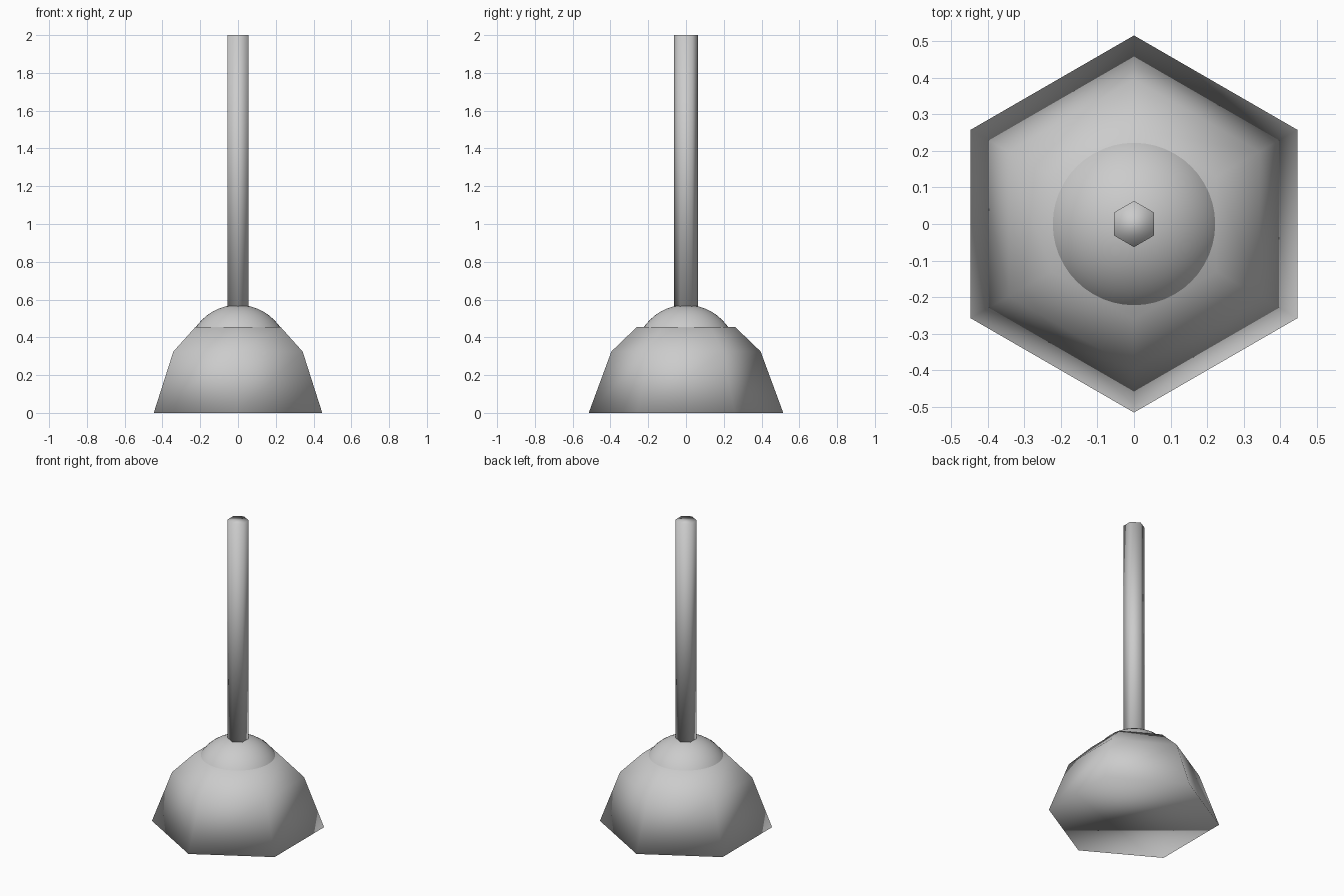
import bpy, bmesh, math

if "Cube" in bpy.data.objects:
    bpy.data.objects.remove(bpy.data.objects["Cube"])


def hex_loft(name, profile):
    """Closed six-sided solid from (radius, z) rings, corners on the y axis."""
    bm = bmesh.new()
    rings = []
    for r, z in profile:
        angles = [math.pi / 2 + i * math.pi / 3 for i in range(6)]
        rings.append([bm.verts.new((r * math.cos(a), r * math.sin(a), z)) for a in angles])
    for lo, hi in zip(rings, rings[1:]):
        for i in range(6):
            j = (i + 1) % 6
            bm.faces.new((lo[i], lo[j], hi[j], hi[i]))
    bm.faces.new(rings[0][::-1])
    bm.faces.new(rings[-1])
    for f in bm.faces:
        f.smooth = True
    mesh = bpy.data.meshes.new(name)
    bm.to_mesh(mesh)
    bm.free()
    obj = bpy.data.objects.new(name, mesh)
    bpy.context.collection.objects.link(obj)
    return obj


# Flared low-poly cup
hex_loft("cup", [(0.515, 0.0), (0.395, 0.325), (0.26, 0.455)])

# Handle, seated in the dome
hex_loft("handle", [(0.063, 0.54), (0.063, 2.0)])

# Round dome showing through the top of the cup
bpy.ops.mesh.primitive_uv_sphere_add(segments=48, ring_count=24, radius=0.27,
                                     location=(0, 0, 0.302))
dome = bpy.context.object
dome.name = "dome"
bpy.ops.object.shade_smooth()
